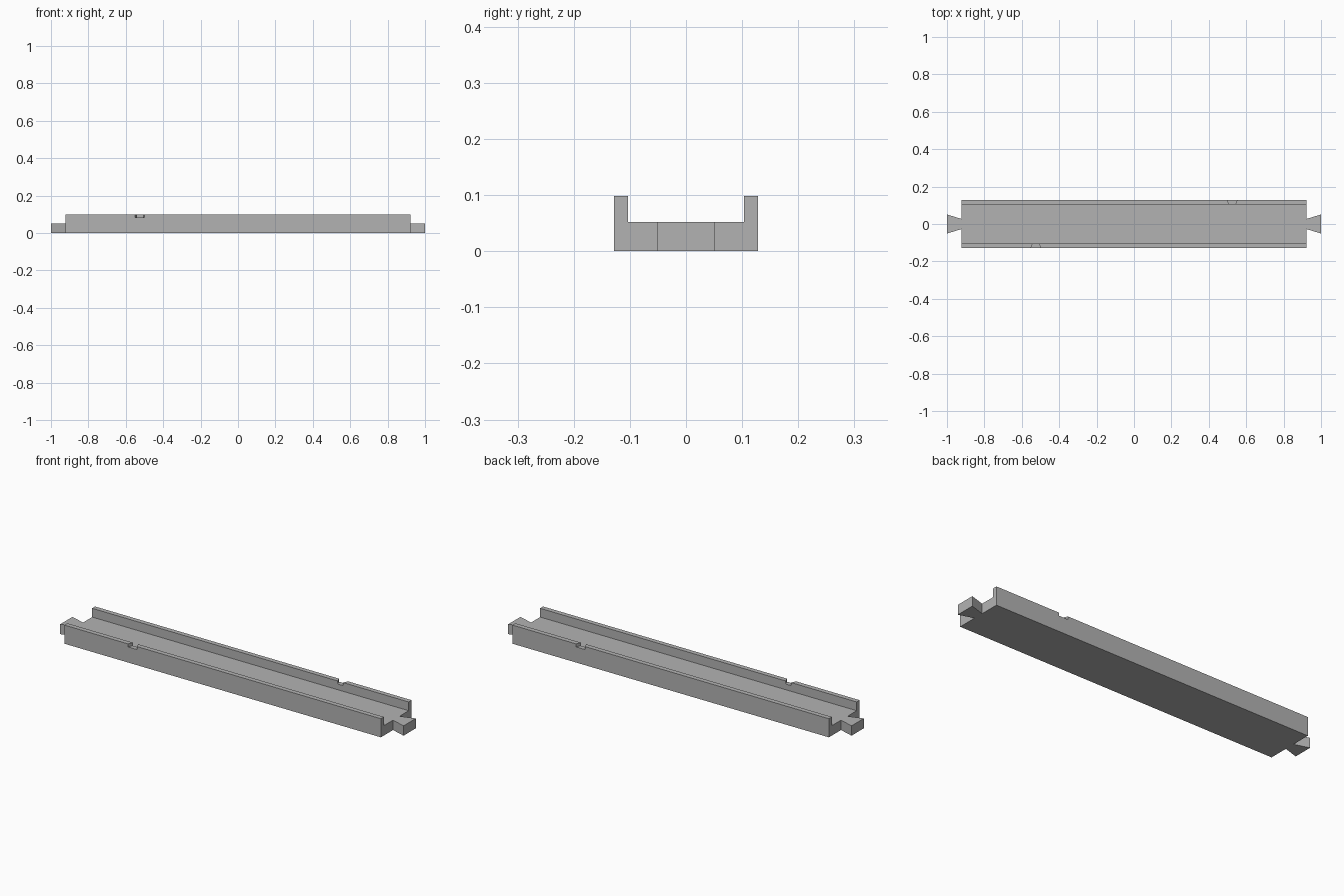
import bpy
import bmesh
from mathutils import Vector

HALF_LENGTH = 0.922
HALF_WIDTH = 0.128
RAIL = 0.025
FLOOR_TOP = 0.052
HEIGHT = 0.098

cube = bpy.data.objects.get("Cube")
if cube:
    bpy.data.objects.remove(cube, do_unlink=True)

grey = bpy.data.materials.new("plain grey")
grey.use_nodes = True
colour = (0.45, 0.45, 0.45, 1)
grey.diffuse_color = colour
grey.node_tree.nodes["Principled BSDF"].inputs["Base Color"].default_value = colour


def prism(name, outline, direction):
    """Sweep a closed outline of points along a direction."""
    bm = bmesh.new()
    face = bm.faces.new([bm.verts.new(p) for p in outline])
    swept = bmesh.ops.extrude_face_region(bm, geom=[face])["geom"]
    verts = [v for v in swept if isinstance(v, bmesh.types.BMVert)]
    bmesh.ops.translate(bm, verts=verts, vec=Vector(direction))
    bmesh.ops.recalc_face_normals(bm, faces=bm.faces)
    mesh = bpy.data.meshes.new(name)
    bm.to_mesh(mesh)
    bm.free()
    mesh.materials.append(grey)
    obj = bpy.data.objects.new(name, mesh)
    bpy.context.collection.objects.link(obj)
    return obj


# U-shaped channel: floor with a raised rail along each side
half = [(HALF_WIDTH, 0), (HALF_WIDTH, HEIGHT),
        (HALF_WIDTH - RAIL, HEIGHT), (HALF_WIDTH - RAIL, FLOOR_TOP)]
section = half + [(-y, z) for y, z in reversed(half)]
channel = prism("channel", [(-HALF_LENGTH, y, z) for y, z in section],
                (2 * HALF_LENGTH, 0, 0))

# Tapered notch in each rail, one the half-turn copy of the other
for side in (1, -1):
    plan = [(0.498, HALF_WIDTH + 0.002), (0.552, HALF_WIDTH + 0.002),
            (0.54, HALF_WIDTH - RAIL - 0.002), (0.51, HALF_WIDTH - RAIL - 0.002)]
    cutter = prism("notch_cutter", [(side * x, side * y, 0.082) for x, y in plan],
                   (0, 0, 0.05))
    cutter.hide_render = True
    cut = channel.modifiers.new("notch", "BOOLEAN")
    cut.operation = "DIFFERENCE"
    cut.solver = "EXACT"
    cut.object = cutter
    bpy.context.view_layer.objects.active = channel
    bpy.ops.object.modifier_apply(modifier=cut.name)
    bpy.data.objects.remove(cutter, do_unlink=True)

# Dovetail connector at each end
for name, side in (("left_connector", 1), ("right_connector", -1)):
    plan = [(HALF_LENGTH, -0.027), (1, -0.051), (1, 0.051), (HALF_LENGTH, 0.027)]
    prism(name, [(side * x, y, 0) for x, y in plan], (0, 0, FLOOR_TOP))
